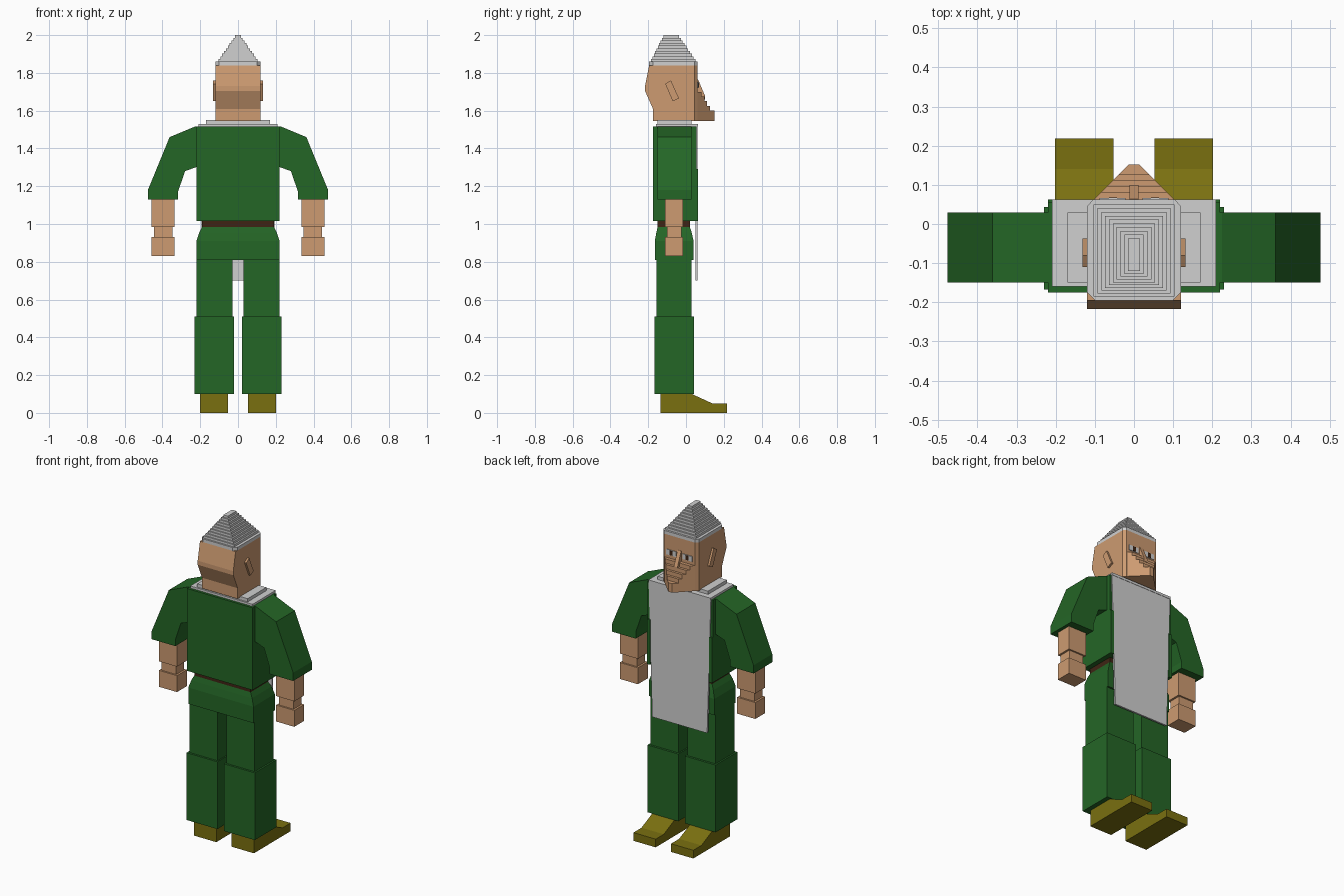
import bpy, bmesh


def material(name, rgb):
    m = bpy.data.materials.new(name)
    lin = [(c / 255 / 12.92) if c < 11 else ((c / 255 + 0.055) / 1.055) ** 2.4 for c in rgb]
    m.diffuse_color = (*lin, 1)
    return m


GREEN = material("green cloth", (36, 102, 38))
SKIN = material("skin", (205, 155, 113))
GREY = material("light grey", (208, 208, 208))
BROWN = material("dark brown", (62, 36, 20))
OLIVE = material("olive leather", (122, 112, 16))


def loft(name, rings, mat):
    """Closed solid through a stack of rings with equal point counts."""
    bm = bmesh.new()
    loops = [[bm.verts.new(p) for p in ring] for ring in rings]
    n = len(loops[0])
    bm.faces.new(loops[0])
    bm.faces.new(loops[-1])
    for a, b in zip(loops, loops[1:]):
        for i in range(n):
            j = (i + 1) % n
            bm.faces.new((a[i], a[j], b[j], b[i]))
    bmesh.ops.recalc_face_normals(bm, faces=bm.faces)
    me = bpy.data.meshes.new(name)
    bm.to_mesh(me)
    bm.free()
    me.materials.append(mat)
    ob = bpy.data.objects.new(name, me)
    bpy.context.collection.objects.link(ob)
    return ob


def rect(x0, x1, y0, y1, z):
    return [(x0, y0, z), (x1, y0, z), (x1, y1, z), (x0, y1, z)]


def box(name, x0, x1, y0, y1, z0, z1, mat):
    return loft(name, [rect(x0, x1, y0, y1, z0), rect(x0, x1, y0, y1, z1)], mat)


def side_profile(name, yz, x0, x1, mat):
    return loft(name, [[(x, y, z) for y, z in yz] for x in (x0, x1)], mat)


def front_profile(name, xz, y0, y1, mat):
    return loft(name, [[(x, y, z) for x, z in xz] for y in (y0, y1)], mat)


def plan_profile(name, xy, z0, z1, mat):
    return loft(name, [[(x, y, z) for x, y in xy] for z in (z0, z1)], mat)


def mirrored(ob):
    ob.modifiers.new("mirror", "MIRROR")
    return ob


# Torso, with narrow side edges lapping over the front panel
box("torso", -0.22, 0.22, -0.175, 0.055, 1.015, 1.517, GREEN)
mirrored(box("tunic_edge", 0.198, 0.22, 0.03, 0.063, 1.015, 1.29, GREEN))
box("belt", -0.19, 0.19, -0.15, 0.02, 0.975, 1.02, BROWN)

# Hips
loft("hips", [rect(-0.22, 0.22, -0.165, 0.04, 0.81),
              rect(-0.22, 0.22, -0.165, 0.04, 0.91),
              rect(-0.205, 0.205, -0.157, 0.03, 0.955),
              rect(-0.19, 0.19, -0.15, 0.02, 0.985)], GREEN)

# Long front panel, narrowing downwards
front_profile("apron_panel", [(-0.21, 1.52), (0.21, 1.52), (0.185, 0.70), (-0.185, 0.70)],
              0.05, 0.061, GREY)

# Stepped collar
box("collar_lower", -0.21, 0.21, -0.16, 0.063, 1.515, 1.53, GREY)
box("collar_upper", -0.17, 0.17, -0.15, 0.03, 1.53, 1.55, GREY)

# Legs and shoes
mirrored(box("upper_leg", 0.03, 0.22, -0.155, 0.03, 0.50, 0.82, GREEN))
mirrored(box("lower_leg", 0.022, 0.23, -0.167, 0.043, 0.10, 0.51, GREEN))
mirrored(side_profile("shoe", [(-0.135, 0), (0.218, 0), (0.218, 0.05), (0.14, 0.05),
                               (0.02, 0.105), (-0.135, 0.105)], 0.052, 0.202, OLIVE))

# Sleeves, forearms and hands
mirrored(front_profile("sleeve", [(0.21, 1.517), (0.225, 1.517), (0.362, 1.46), (0.477, 1.18),
                                  (0.477, 1.13), (0.318, 1.13), (0.318, 1.17), (0.28, 1.28),
                                  (0.21, 1.305)], -0.15, 0.03, GREEN))
mirrored(box("forearm", 0.335, 0.457, -0.11, -0.015, 0.985, 1.14, SKIN))
mirrored(box("wrist", 0.347, 0.445, -0.10, -0.025, 0.92, 0.99, SKIN))
mirrored(box("hand", 0.335, 0.457, -0.11, -0.015, 0.83, 0.93, SKIN))

# Head with bulging back and flat face
side_profile("head", [(-0.175, 1.545), (0.045, 1.545), (0.045, 1.84), (-0.195, 1.84),
                      (-0.217, 1.73), (-0.217, 1.705), (-0.175, 1.61)], -0.12, 0.12, SKIN)
plan_profile("face_front", [(-0.12, 0.04), (0.12, 0.04), (0.12, 0.045), (0.105, 0.062),
                            (-0.105, 0.062), (-0.12, 0.045)], 1.545, 1.84, SKIN)

# Face steps, each a blunt wedge projecting further towards the chin
for i, (depth, top) in enumerate([(0.152, 1.60), (0.127, 1.625), (0.112, 1.65),
                                  (0.097, 1.675), (0.082, 1.70)]):
    half = 0.12 - (depth - 0.045)
    plan_profile(f"chin_step_{i + 1}", [(-0.12, 0.04), (0.12, 0.04), (0.12, 0.045),
                                        (half, depth), (-half, depth), (-0.12, 0.045)],
                 1.545, top, SKIN)

# Nose, eyes and ears
side_profile("nose", [(0.05, 1.66), (0.10, 1.66), (0.10, 1.68), (0.064, 1.765), (0.05, 1.765)],
             -0.012, 0.012, SKIN)
mirrored(box("eye", 0.022, 0.088, 0.06, 0.066, 1.72, 1.752, GREY))
mirrored(box("pupil", 0.044, 0.064, 0.062, 0.068, 1.722, 1.75, BROWN))
mirrored(side_profile("ear", [(-0.11, 1.742), (-0.08, 1.76), (-0.037, 1.665), (-0.07, 1.65)],
                      0.115, 0.132, SKIN))

# Hair: chamfered base slab and a stepped pyramid
plan_profile("hair_base", [(-0.12, -0.175), (-0.10, -0.195), (0.10, -0.195), (0.12, -0.175),
                           (0.12, 0.045), (0.105, 0.062), (-0.105, 0.062), (-0.12, 0.045)],
             1.84, 1.86, GREY)
STEPS = 10
for i in range(STEPS):
    t = i / (STEPS - 1)
    half_x = 0.103 + (0.015 - 0.103) * t
    back = -0.185 + (-0.12 + 0.185) * t
    front = 0.05 + (-0.037 - 0.05) * t
    z = 1.86 + 0.014 * i
    box(f"hair_step_{i + 1}", -half_x, half_x, back, front, z, z + 0.014, GREY)
